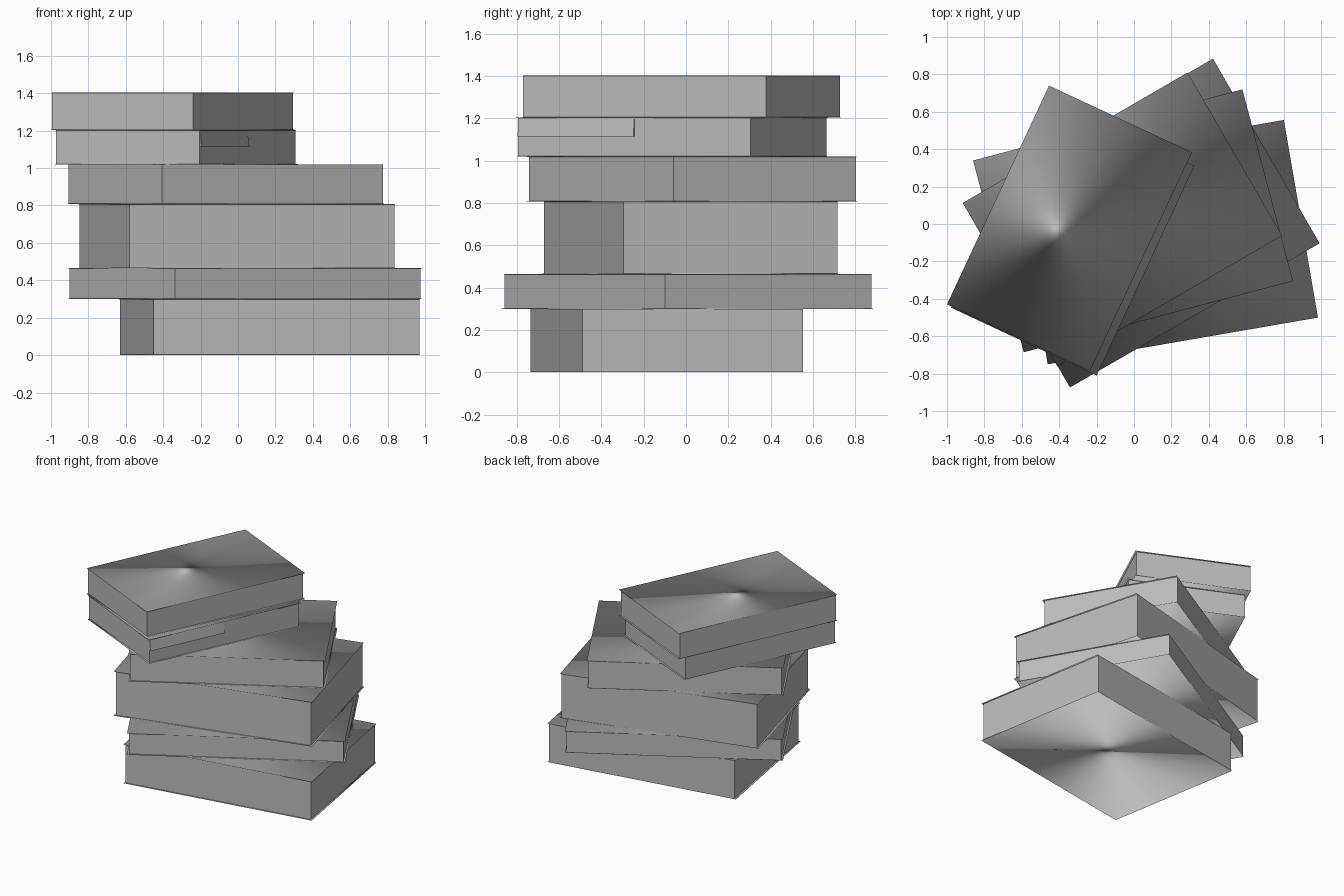
import bpy
from math import radians
from mathutils import Matrix, Vector

cube = bpy.data.objects.get("Cube")
if cube:
    bpy.data.objects.remove(cube, do_unlink=True)

grey = bpy.data.materials.new("matte grey")
grey.use_nodes = True
COLOUR = (0.5, 0.5, 0.5, 1)
grey.diffuse_color = COLOUR
grey.node_tree.nodes["Principled BSDF"].inputs["Base Color"].default_value = COLOUR

LIP = 0.012     # cover overhang beyond the pages
BEVEL = 0.002   # slight slope under the overhang


def ring(x, front, back, z):
    return [(-x, front, z), (x, front, z), (x, back, z), (-x, back, z)]


def loft(name, rings, place):
    """Join stacked four-cornered rings into one closed body."""
    verts = [place @ Vector(v) for r in rings for v in r]
    last = 4 * (len(rings) - 1)
    faces = [(3, 2, 1, 0), tuple(range(last, last + 4))]
    for base in range(0, last, 4):
        for i in range(4):
            j = (i + 1) % 4
            faces.append((base + i, base + j, base + 4 + j, base + 4 + i))
    mesh = bpy.data.meshes.new(name)
    mesh.from_pydata(verts, [], faces)
    mesh.materials.append(grey)
    obj = bpy.data.objects.new(name, mesh)
    bpy.context.collection.objects.link(obj)
    return mesh


def book(name, centre, length, width, angle, bottom, top):
    """Covers overhang the pages on three sides; the spine is on +y."""
    place = (Matrix.Translation((centre[0], centre[1], bottom))
             @ Matrix.Rotation(radians(angle), 4, "Z"))
    h, w, l = top - bottom, width / 2, length / 2
    mesh = loft(name, [ring(l, -w, w, 0),
                       ring(l - LIP, LIP - w, w, BEVEL),
                       ring(l - LIP, LIP - w, w, h - BEVEL),
                       ring(l, -w, w, h)], place)
    # soft wrapped covers, flat page sides and spine
    for poly in mesh.polygons:
        heights = [mesh.vertices[v].co.z for v in poly.vertices]
        poly.use_smooth = max(heights) - min(heights) < 2 * BEVEL
    return place


# name, centre, length, width, turn, bottom, top
BOOKS = [
    ("bottom_book", (0.17, -0.097), 1.466, 1.072, 9.8, 0.0, 0.30),
    ("second_book", (0.04, 0.005), 1.541, 1.14, 30, 0.30, 0.465),
    ("third_book", (-0.005, 0.017), 1.489, 1.06, 14.8, 0.465, 0.808),
    ("fourth_book", (-0.062, 0.025), 1.39, 1.008, 30.1, 0.808, 1.02),
    ("fifth_book", (-0.328, -0.068), 1.237, 0.86, 65, 1.02, 1.204),
    ("top_book", (-0.345, -0.023), 1.29, 0.843, 65, 1.204, 1.404),
]
places = {b[0]: book(*b) for b in BOOKS}

# leaning bundle of loose pages on the fore-edge of the fifth book
bundle = places["fifth_book"] @ Matrix.Translation((-0.302, 0, 0))
loft("loose_pages", [ring(0.302, -0.429, -0.40, 0.095),
                     ring(0.302, -0.418, -0.40, 0.178)], bundle)
